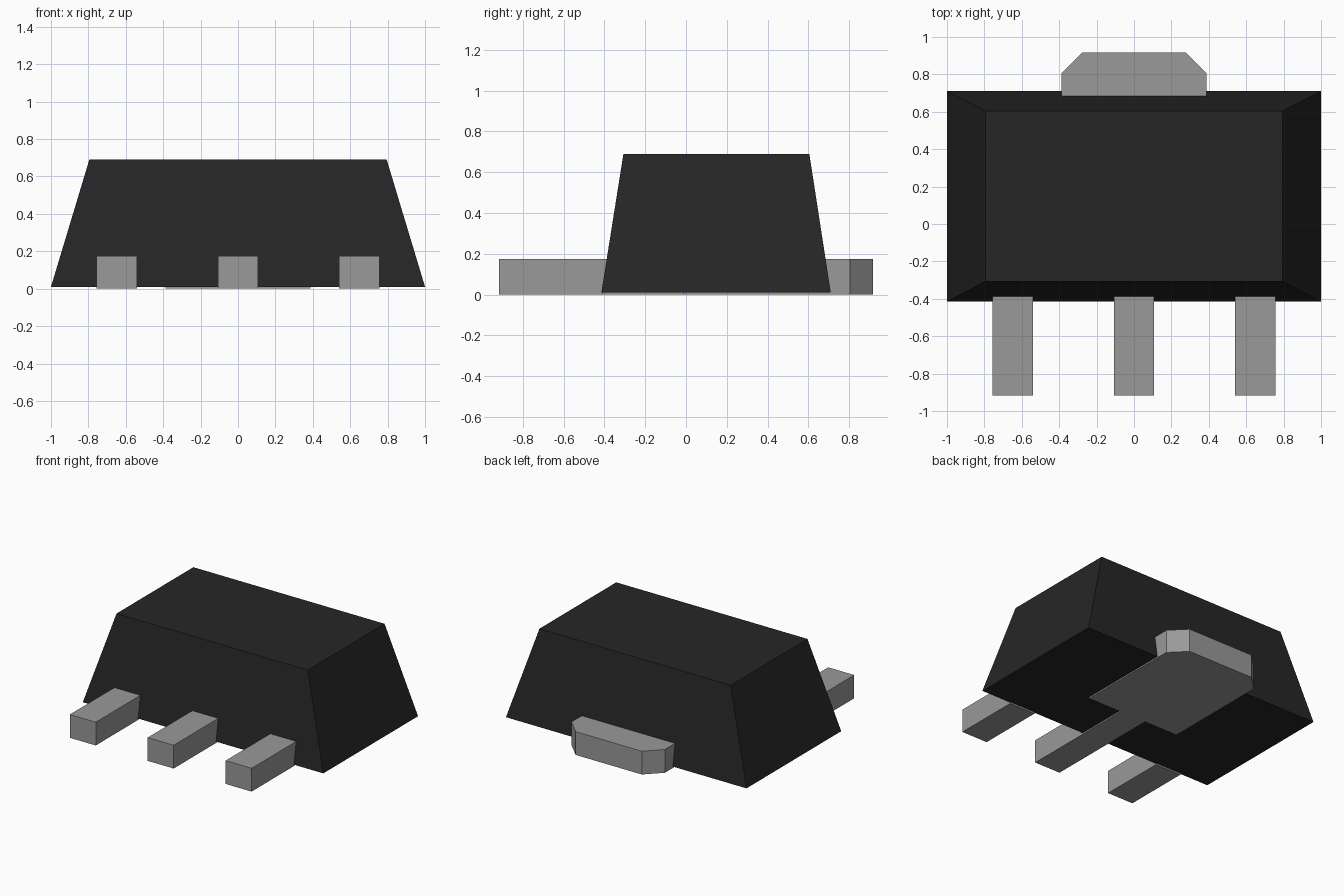
import bpy
import bmesh

cube = bpy.data.objects.get("Cube")
if cube:
    bpy.data.objects.remove(cube, do_unlink=True)


def make_material(name, value):
    mat = bpy.data.materials.new(name)
    mat.use_nodes = True
    colour = (value, value, value, 1)
    mat.diffuse_color = colour
    bsdf = mat.node_tree.nodes["Principled BSDF"]
    bsdf.inputs["Base Color"].default_value = colour
    bsdf.inputs["Roughness"].default_value = 0.6
    return mat


BLACK = make_material("black plastic", 0.0194)
GREY = make_material("grey metal", 0.319)


def loft(name, bottom, top, mat):
    """Solid between two outlines with the same number of points."""
    bm = bmesh.new()
    low = [bm.verts.new(p) for p in bottom]
    high = [bm.verts.new(p) for p in top]
    bm.faces.new(low)
    bm.faces.new(high)
    n = len(low)
    for i in range(n):
        j = (i + 1) % n
        bm.faces.new((low[i], low[j], high[j], high[i]))
    bmesh.ops.recalc_face_normals(bm, faces=bm.faces)
    mesh = bpy.data.meshes.new(name)
    bm.to_mesh(mesh)
    bm.free()
    mesh.materials.append(mat)
    obj = bpy.data.objects.new(name, mesh)
    bpy.context.collection.objects.link(obj)
    return obj


def rect(x0, x1, y0, y1, z):
    return [(x0, y0, z), (x1, y0, z), (x1, y1, z), (x0, y1, z)]


LEAD_H = 0.175    # metal thickness
LEAD_W = 0.108    # half width of a lead
FRONT = -0.918    # lead tips
BACK = 0.918      # end of the tab

# Tapered housing, raised just above the metal underside
loft("housing", rect(-1, 1, -0.415, 0.71, 0.01),
     rect(-0.795, 0.795, -0.307, 0.605, 0.69), BLACK)

# Outer leads, ending just inside the sloping front wall
for name, x in (("right_lead", -0.648), ("left_lead", 0.648)):
    loft(name, rect(x - LEAD_W, x + LEAD_W, FRONT, -0.41, 0),
         rect(x - LEAD_W, x + LEAD_W, FRONT, -0.38, LEAD_H), GREY)

# Centre lead and chamfered heat tab in one piece, running under the housing
half = [(LEAD_W, FRONT), (LEAD_W, -0.013), (0.388, -0.013),
        (0.388, 0.805), (0.275, BACK)]
outline = half + [(-x, y) for x, y in reversed(half)]
loft("centre_lead_and_tab", [(x, y, 0) for x, y in outline],
     [(x, y, LEAD_H) for x, y in outline], GREY)
